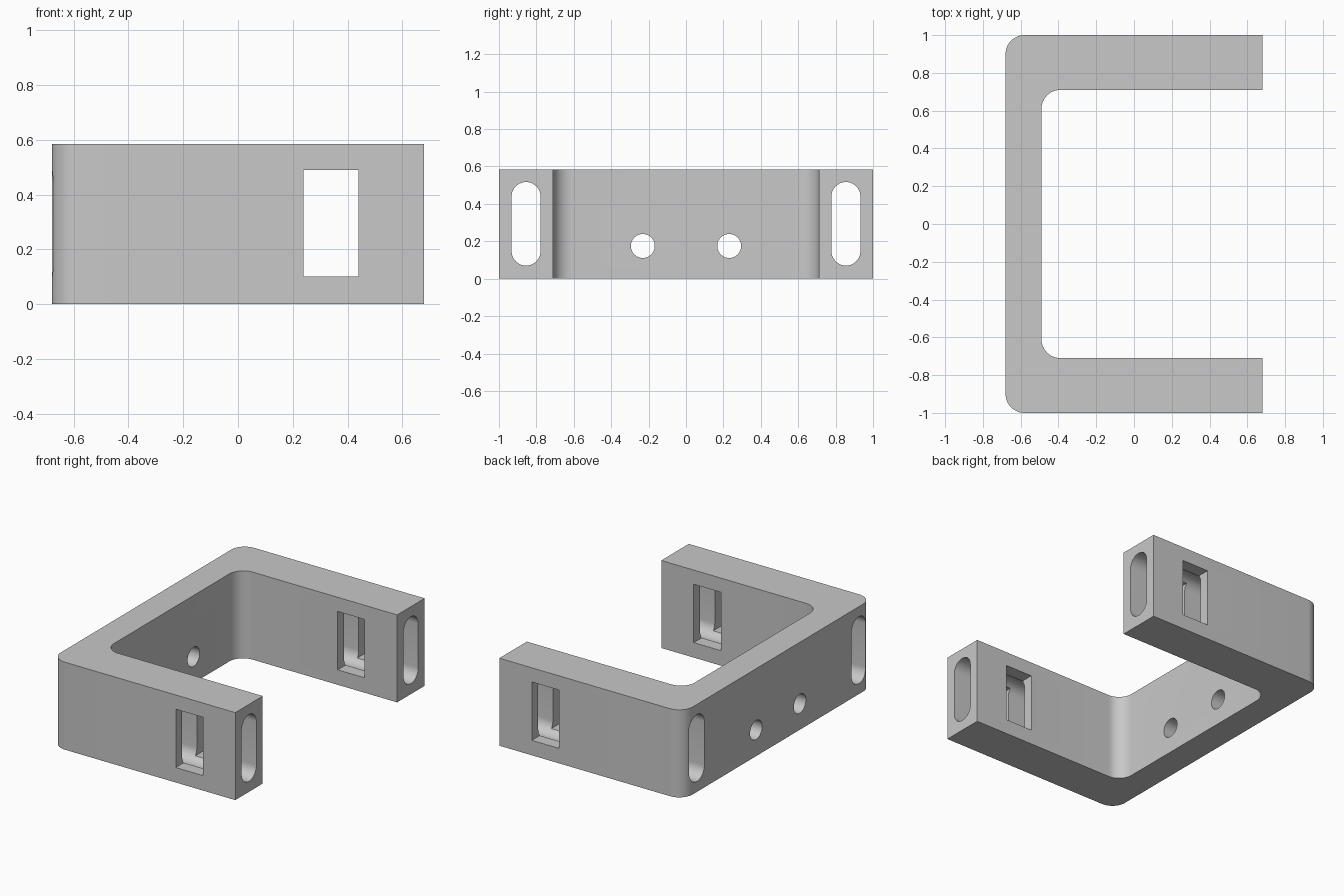
import bpy, bmesh
from math import radians, cos, sin

default = bpy.data.objects.get("Cube")
if default:
    bpy.data.objects.remove(default, do_unlink=True)

HALF_X, HEIGHT = 0.68, 0.585
RADIUS = 0.1
ARM_IN, WALL_IN = 0.71, -0.49

grey = bpy.data.materials.new("plain grey")
grey.use_nodes = True
colour = (0.58, 0.58, 0.58, 1)
grey.diffuse_color = colour
grey.node_tree.nodes["Principled BSDF"].inputs["Base Color"].default_value = colour


def arc(cx, cy, r, start, end, steps=12):
    angles = [radians(start + (end - start) * i / steps) for i in range(steps + 1)]
    return [(cx + r * cos(a), cy + r * sin(a)) for a in angles]


def prism(name, profile, axis, low, high):
    """Extrude a 2D profile along the given axis."""
    place = {"x": lambda u, v, w: (w, u, v),
             "y": lambda u, v, w: (u, w, v),
             "z": lambda u, v, w: (u, v, w)}[axis]
    bm = bmesh.new()
    bottom, top = [[bm.verts.new(place(u, v, w)) for u, v in profile] for w in (low, high)]
    bm.faces.new(bottom)
    bm.faces.new(top)
    for i in range(len(profile)):
        j = (i + 1) % len(profile)
        bm.faces.new((bottom[i], bottom[j], top[j], top[i]))
    bmesh.ops.recalc_face_normals(bm, faces=bm.faces)
    mesh = bpy.data.meshes.new(name)
    bm.to_mesh(mesh)
    bm.free()
    mesh.materials.append(grey)
    obj = bpy.data.objects.new(name, mesh)
    bpy.context.collection.objects.link(obj)
    return obj


# C-shaped body with rounded outer and inner corners
cx, cy = -HALF_X + RADIUS, 1 - RADIUS
ix, iy = WALL_IN + RADIUS, ARM_IN - RADIUS
outline = ([(HALF_X, 1)] + arc(cx, cy, RADIUS, 90, 180) + arc(cx, -cy, RADIUS, 180, 270)
           + [(HALF_X, -1), (HALF_X, -ARM_IN)]
           + arc(ix, -iy, RADIUS, 270, 180) + arc(ix, iy, RADIUS, 180, 90)
           + [(HALF_X, ARM_IN)])
bracket = prism("bracket_body", outline, "z", 0, HEIGHT)

# Cutters: a long slot through each arm and two screw holes in the wall
cutters = []
slot_r, slot_low, slot_high = 0.0775, 0.07, 0.517
for side, label in ((-1, "right"), (1, "left")):
    y = side * 0.855
    slot = (arc(y, slot_high - slot_r, slot_r, 0, 180, 20)
            + arc(y, slot_low + slot_r, slot_r, 180, 360, 20))
    cutters.append(prism(label + "_slot_cutter", slot, "x", -1, 1))
    hole = arc(side * 0.231, 0.175, 0.064, 0, 360, 40)[:-1]
    cutters.append(prism(label + "_hole_cutter", hole, "x", -1, 0))

# Rectangular window across both arms
window = [(0.24, 0.1), (0.44, 0.1), (0.44, 0.49), (0.24, 0.49)]
cutters.append(prism("window_cutter", window, "y", -1.2, 1.2))

bpy.ops.object.select_all(action="DESELECT")
bracket.select_set(True)
bpy.context.view_layer.objects.active = bracket
for cutter in cutters:
    cutter.hide_render = True
    mod = bracket.modifiers.new(cutter.name, "BOOLEAN")
    mod.operation = "DIFFERENCE"
    mod.solver = "EXACT"
    mod.object = cutter
    bpy.ops.object.modifier_apply(modifier=mod.name)
    bpy.data.objects.remove(cutter, do_unlink=True)

bpy.ops.object.shade_smooth_by_angle(angle=radians(30))
